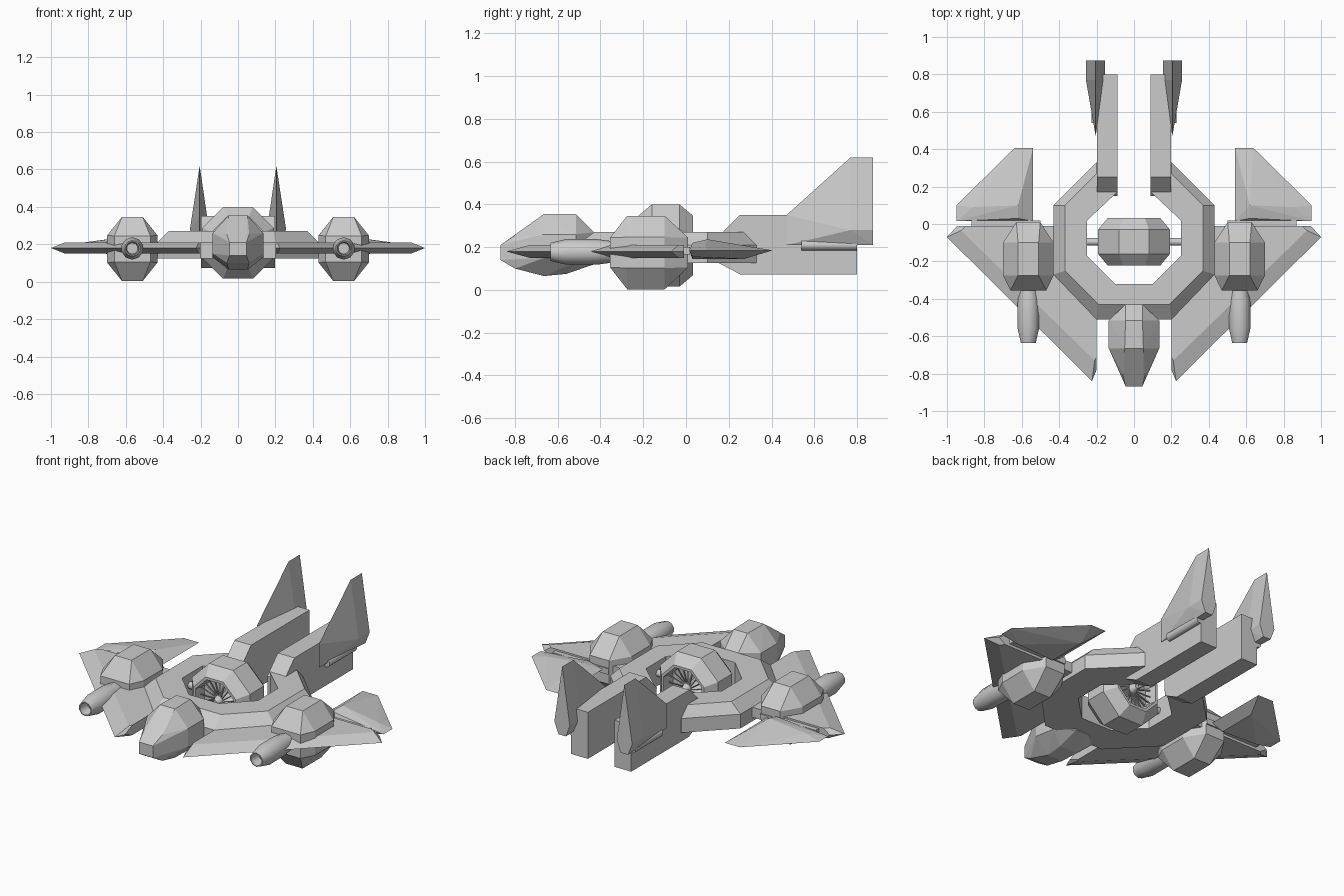
import bpy, bmesh, math
from mathutils import Matrix

if "Cube" in bpy.data.objects:
    bpy.data.objects.remove(bpy.data.objects["Cube"])


def finish(bm, name, mirror=False, smooth=False):
    bmesh.ops.recalc_face_normals(bm, faces=bm.faces)
    me = bpy.data.meshes.new(name)
    bm.to_mesh(me)
    bm.free()
    ob = bpy.data.objects.new(name, me)
    bpy.context.collection.objects.link(ob)
    if mirror:
        ob.modifiers.new("mirror", 'MIRROR')
    if smooth:
        bpy.context.view_layer.objects.active = ob
        ob.select_set(True)
        bpy.ops.object.shade_smooth_by_angle(angle=math.radians(50))
        ob.select_set(False)
    return ob


def loft(name, layers, caps=True, **kw):
    """Bridge closed loops of 3D points that have equal counts."""
    bm = bmesh.new()
    rings = [[bm.verts.new(p) for p in layer] for layer in layers]
    n = len(rings[0])
    for a, b in zip(rings, rings[1:]):
        for i in range(n):
            j = (i + 1) % n
            bm.faces.new((a[i], a[j], b[j], b[i]))
    if caps:
        bm.faces.new(rings[0])
        bm.faces.new(rings[-1])
    return finish(bm, name, **kw)


def hull(name, pts, **kw):
    bm = bmesh.new()
    for p in pts:
        bm.verts.new(p)
    r = bmesh.ops.convex_hull(bm, input=bm.verts)
    loose = [v for v in bm.verts if not v.link_faces]
    bmesh.ops.delete(bm, geom=loose, context='VERTS')
    bmesh.ops.dissolve_limit(bm, angle_limit=0.01, verts=bm.verts, edges=bm.edges)
    return finish(bm, name, **kw)


def lathe(name, profile, n, x, z, **kw):
    """Revolve (radius, y) points round a y axis through x, z."""
    layers = []
    for r, y in profile:
        angles = [2 * math.pi * (i + 0.5) / n for i in range(n)]
        layers.append([(x + r * math.cos(a), y, z + r * math.sin(a)) for a in angles])
    return loft(name, layers, **kw)


def at(pts, z):
    return [(x, y, z) for x, y in pts]


def both(half):
    return half + [(-x, y) for x, y in reversed(half)]


# C-shaped hull ring, open at the back, with bevelled outer edge
inner = [(.1, -.32), (.25, -.17), (.25, .02), (.09, .17)]
outer = [(.09, .33), (.2, .33), (.43, .1), (.43, -.27), (.2, -.51)]
top = [(.09, .27), (.2, .27), (.37, .1), (.37, -.25), (.19, -.43)]
low, high = both(inner + outer), both(inner + top)


def ring_order(half_outer):
    # one closed loop: outer right side, across the front, then the inner edge
    right = half_outer
    left = [(-x, y) for x, y in reversed(half_outer)]
    return right + left + [(-x, y) for x, y in reversed(inner)] + inner


loft("hull_ring", [at(ring_order(outer), .125), at(ring_order(outer), .21),
                   at(ring_order(top), .27)])

# Tail booms
boom = [(.15, .25), (.25, .35), (.8, .35), (.8, .072), (.255, .072), (.155, .125)]
loft("tail_boom", [[(x, y, z) for y, z in boom] for x in (.088, .198)], mirror=True)

# Tail fins
fin = [(.205, .77, .62), (.205, .875, .62), (.205, .47, .35), (.205, .47, .21),
       (.18, .875, .21), (.23, .875, .21)]
fin += [(x, y, .28) for x in (.155, .257) for y in (.77, .875)]
hull("tail_fin", fin, mirror=True)

# Rods beside the fins
lathe("tail_rod", [(.025, .54), (.025, .8)], 10, .203, .21, mirror=True, smooth=True)

# Swept main wings with a sharp rim
rim = [(.2, -.42), (.2, -.78), (.225, -.84), (1, -.07), (.945, -.01), (.38, -.01)]
flat = [(.2, -.42), (.2, -.71), (.21, -.73), (.925, -.035), (.9, -.01), (.38, -.01)]
loft("main_wing", [at(flat, .15), at(rim, .18), at(flat, .21)], mirror=True)

# Rear flaps and their hinges
flap = at([(.54, .015), (.54, .405), (.64, .405), (.95, .1), (.95, .015)], .185)
flap += [(.62, .1, .237), (.62, .03, .22), (.86, .09, .205),
         (.6, .27, .145), (.6, .03, .145), (.84, .03, .155)]
hull("wing_flap", flap, mirror=True)
hull("flap_hinge", [(x, y, z) for x in (.5, .87) for y in (-.02, .018)
                    for z in (.165, .2)], mirror=True)

# Faceted wing pods
pod = []
for sx in (-1, 1):
    for sz in (-1, 1):
        X, Z = .565, .175
        for y in (-.275, -.1):
            pod += [(X + sx * .055, y, Z + sz * .172), (X + sx * .135, y, Z + sz * .072)]
        pod += [(X + sx * .096, -.355, Z + sz * .07), (X + sx * .064, .01, Z + sz * .07)]
hull("wing_pod", pod, mirror=True)

# Gun barrels with hollow muzzles
lathe("gun_barrel", [(.05, -.3), (.052, -.36), (.06, -.42), (.06, -.56), (.042, -.635),
                     (.036, -.635), (.03, -.57)], 10, .565, .178, mirror=True, smooth=True)

# Cockpit nose
nose = []
for s in (-1, 1):
    nose += [(s * .045, -.868, .14), (s * .045, -.868, .21),
             (s * .06, -.8, .255), (s * .06, -.8, .1),
             (s * .05, -.665, .355), (s * .135, -.665, .26), (s * .135, -.665, .15),
             (s * .05, -.665, .065), (s * .045, -.515, .355), (s * .135, -.515, .26),
             (s * .135, -.515, .13), (s * .05, -.56, .075),
             (s * .045, -.43, .27), (s * .045, -.43, .12)]
hull("cockpit", nose)

# Central turbine shell, octagonal and open at both ends
k = 1 / math.cos(math.pi / 8)
shell = [(.115, -.15), (.125, -.222), (.14, -.222), (.192, -.16), (.192, -.03),
         (.14, .032), (.125, .032), (.115, -.04)]
lathe("turbine_shell", [(r * k, y) for r, y in shell], 8, 0, .208)

# Turbine fans, hubs and blades at both ends
for label, y, tip in (("front", -.17, -.215), ("rear", -.02, .025)):
    lathe(label + "_hub", [(.035, -.095), (.035, y), (.012, tip)], 12, 0, .208, smooth=True)
    bm = bmesh.new()
    for i in range(20):
        m = (Matrix.Translation((0, y, .208)) @ Matrix.Rotation(i * math.pi / 10, 4, 'Y')
             @ Matrix.Translation((.075, 0, 0)) @ Matrix.Rotation(.6, 4, 'X')
             @ Matrix.Diagonal((.095, .035, .005, 1)))
        bmesh.ops.create_cube(bm, size=1, matrix=m)
    finish(bm, label + "_fan_blades")

# Struts holding the turbine
bm = bmesh.new()
bmesh.ops.create_cone(bm, cap_ends=True, segments=10, radius1=.021, radius2=.021, depth=.1,
                      matrix=Matrix.Translation((.225, -.095, .2))
                      @ Matrix.Rotation(math.pi / 2, 4, 'Y'))
finish(bm, "turbine_strut", mirror=True, smooth=True)
